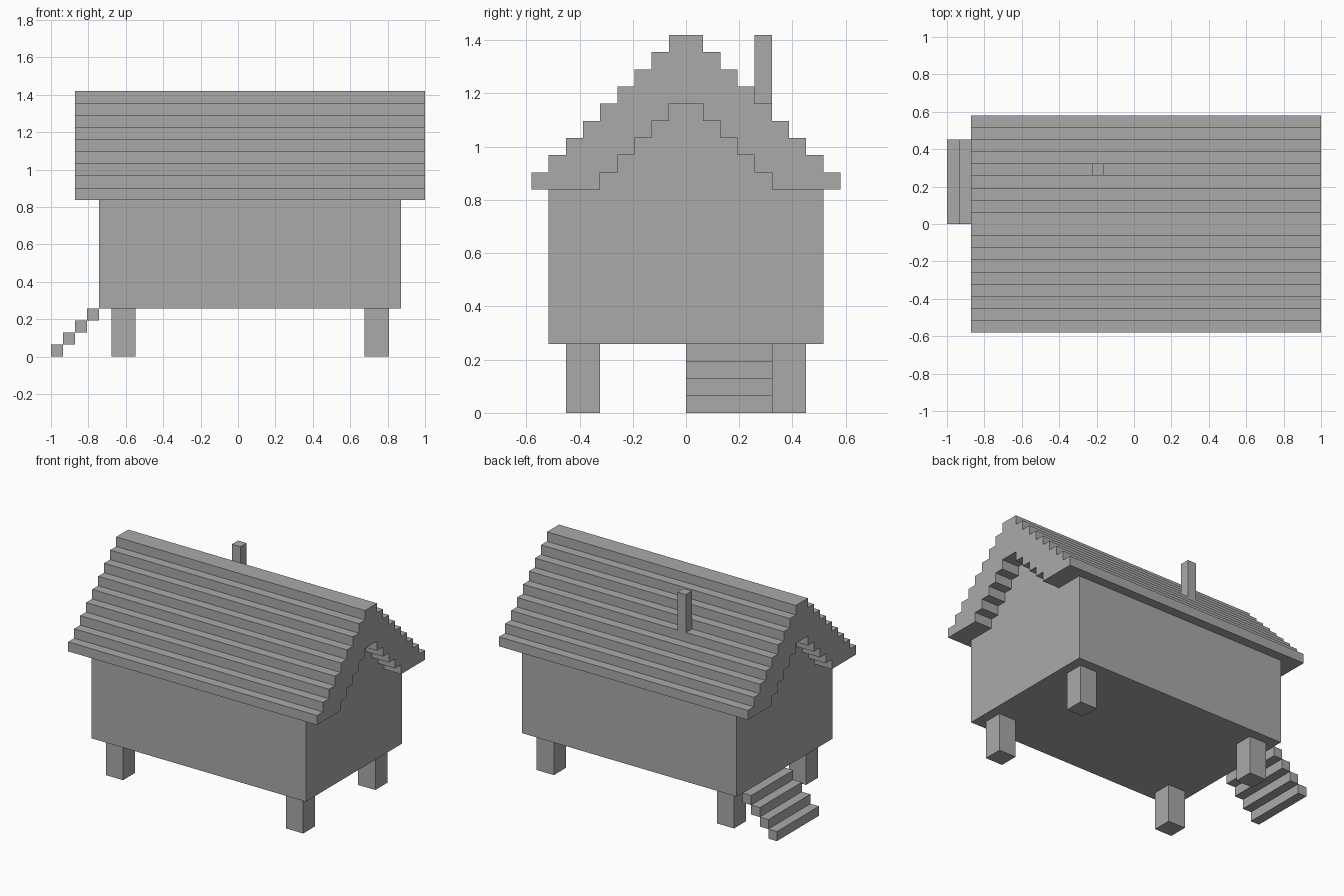
import bpy, bmesh

if "Cube" in bpy.data.objects:
    bpy.data.objects.remove(bpy.data.objects["Cube"])

V = 2 / 31            # one block of the stepped grid
X0, Y0 = -15.5, 0     # grid origin, in blocks

grey = bpy.data.materials.new("plain grey")
grey.diffuse_color = (0.4, 0.4, 0.4, 1)
grey.use_nodes = True
grey.node_tree.nodes["Principled BSDF"].inputs["Base Color"].default_value = grey.diffuse_color


def extrude_x(name, profile, x0, x1):
    """Extrude a closed (y, z) block profile from x0 to x1 (x counted from the left end)."""
    bm = bmesh.new()
    face = bm.faces.new([bm.verts.new(((X0 + x0) * V, (Y0 + y) * V, z * V)) for y, z in profile])
    out = bmesh.ops.extrude_face_region(bm, geom=[face])
    moved = [g for g in out["geom"] if isinstance(g, bmesh.types.BMVert)]
    bmesh.ops.translate(bm, verts=moved, vec=((x1 - x0) * V, 0, 0))
    bmesh.ops.recalc_face_normals(bm, faces=bm.faces)
    mesh = bpy.data.meshes.new(name)
    bm.to_mesh(mesh)
    bm.free()
    mesh.materials.append(grey)
    obj = bpy.data.objects.new(name, mesh)
    bpy.context.collection.objects.link(obj)
    return obj


def box(name, x0, x1, y0, y1, z0, z1):
    return extrude_x(name, [(y0, z0), (y1, z0), (y1, z1), (y0, z1)], x0, x1)


def stepped_gable(half, z):
    """Stair outline from the right eave over the ridge to the left eave."""
    right = []
    for i in range(half):
        right += [(half - i, z + i), (half - i, z + i + 1)]
    return right + [(-y, h) for y, h in reversed(right)]


EAVE = 13

# walls with stepped gable ends
extrude_x("walls", [(-8, 4), (8, 4), (8, EAVE)] + stepped_gable(5, EAVE) + [(-8, EAVE)], 4, 29)

# stepped roof shell, overhanging both ends
extrude_x("roof", stepped_gable(9, EAVE) + stepped_gable(5, EAVE)[::-1], 2, 31)

# four stilts
for side, x in (("left", 5), ("right", 26)):
    for end, y in (("front", -7), ("back", 5)):
        box(f"{end}_{side}_stilt", x, x + 2, y, y + 2, 0, 4)

# entrance steps
for i in range(4):
    box(f"step_{i + 1}", i, i + 1, 0, 7, i, i + 1)

# chimney on the back slope
box("chimney", 12, 13, 4, 5, 18, 22)
